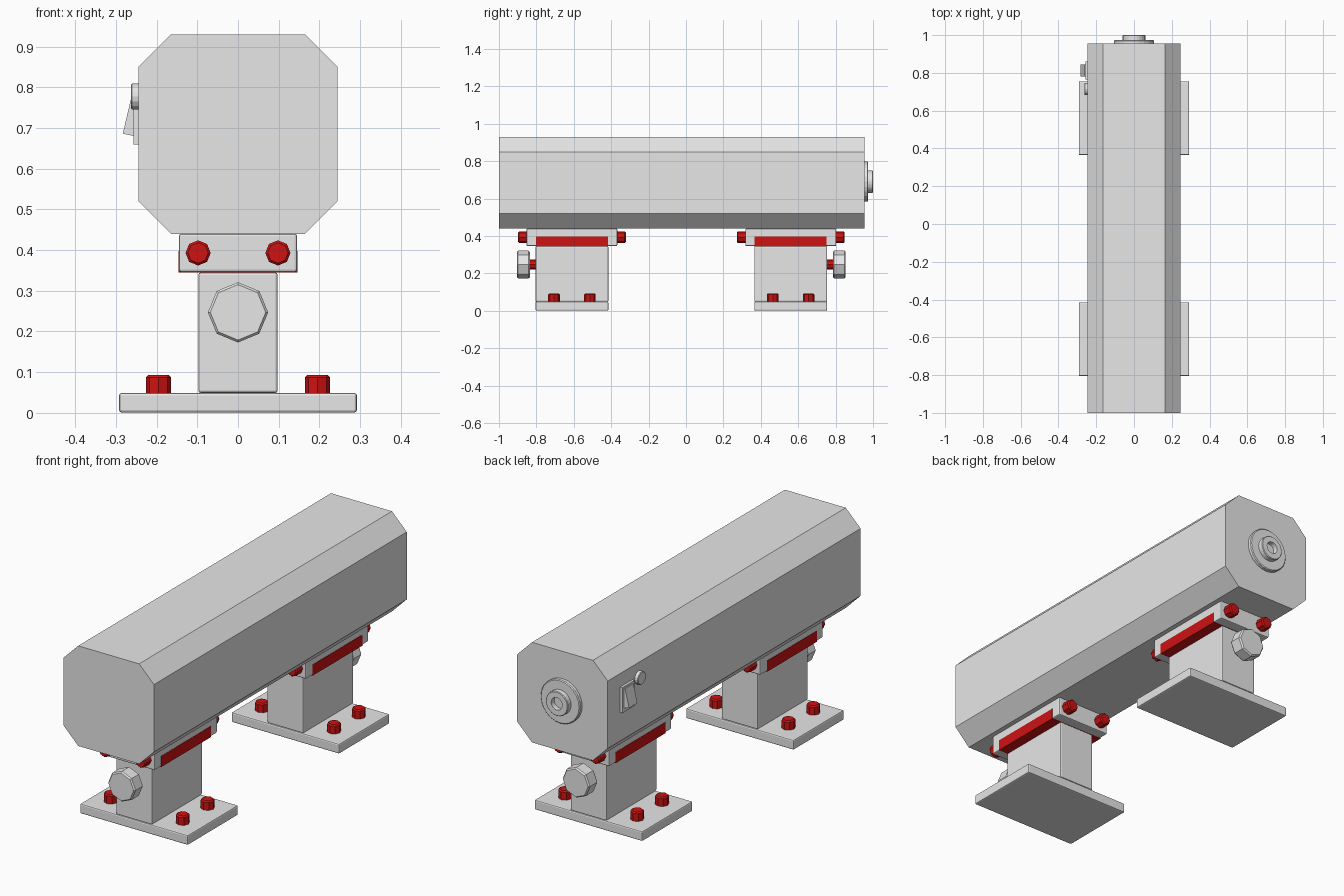
import bpy, bmesh, math
from mathutils import Matrix, Vector

cube = bpy.data.objects.get("Cube")
if cube:
    bpy.data.objects.remove(cube, do_unlink=True)


def material(name, color):
    m = bpy.data.materials.new(name)
    m.use_nodes = True
    m.diffuse_color = color
    m.node_tree.nodes["Principled BSDF"].inputs["Base Color"].default_value = color
    return m


GREY = material("light grey", (0.8, 0.8, 0.8, 1))
RED = material("red", (0.62, 0.006, 0.006, 1))


def finish(bm, name, mat, bevel=0.0):
    bmesh.ops.recalc_face_normals(bm, faces=bm.faces)
    mesh = bpy.data.meshes.new(name)
    bm.to_mesh(mesh)
    bm.free()
    mesh.materials.append(mat)
    obj = bpy.data.objects.new(name, mesh)
    bpy.context.collection.objects.link(obj)
    if bevel:
        mod = obj.modifiers.new("bevel", 'BEVEL')
        mod.width = bevel
        mod.segments = 2
    return obj


def box(name, center, size, mat, bevel=0.0):
    bm = bmesh.new()
    bmesh.ops.create_cube(bm, size=1)
    bmesh.ops.scale(bm, vec=size, verts=bm.verts)
    bmesh.ops.translate(bm, vec=center, verts=bm.verts)
    return finish(bm, name, mat, bevel)


def prism(name, outline, y0, y1, mat):
    """Extrude an (x, z) outline along y."""
    bm = bmesh.new()
    face = bm.faces.new([bm.verts.new((x, y0, z)) for x, z in outline])
    out = bmesh.ops.extrude_face_region(bm, geom=[face])
    verts = [v for v in out["geom"] if isinstance(v, bmesh.types.BMVert)]
    bmesh.ops.translate(bm, vec=(0, y1 - y0, 0), verts=verts)
    return finish(bm, name, mat)


def lathe(name, profile, sides, base, axis, mat):
    """Spin a (radius, height) profile and point it along an axis."""
    bm = bmesh.new()
    verts = [bm.verts.new((r, 0, h)) for r, h in profile]
    edges = [bm.edges.new(pair) for pair in zip(verts, verts[1:])]
    bmesh.ops.spin(bm, geom=verts + edges, cent=(0, 0, 0), axis=(0, 0, 1),
                   angle=math.tau, steps=sides)
    bmesh.ops.remove_doubles(bm, verts=bm.verts, dist=0.0001)
    turn = Vector((0, 0, 1)).rotation_difference(Vector(axis)).to_matrix().to_4x4()
    bmesh.ops.transform(bm, matrix=Matrix.Translation(base) @ turn, verts=bm.verts)
    return finish(bm, name, mat)


def stud(name, radius, height, base, axis, mat, sides=8, soft=0.006):
    profile = [(0, 0), (radius, 0), (radius, height - soft),
               (radius - soft, height), (0, height)]
    return lathe(name, profile, sides, base, axis, mat)


# Main tube: chamfered square section
corners = [(0.165, 0.93), (0.245, 0.85), (0.245, 0.52), (0.165, 0.44)]
outline = corners + [(-x, z) for x, z in reversed(corners)]
prism("main_body", outline, -1.0, 0.955, GREY)

# Rear socket: flange and hollow collar
stud("rear_flange", 0.107, 0.02, (0, 0.954, 0.69), (0, 1, 0), GREY, 24, 0.004)
lathe("rear_collar", [(0.06, 0), (0.06, 0.024), (0.057, 0.027), (0.03, 0.027),
                      (0.03, 0.003), (0, 0.003)],
      24, (0, 0.973, 0.69), (0, 1, 0), GREY)

# Side switch and button
box("switch_plate", (-0.25, 0.812, 0.722), (0.014, 0.095, 0.125), GREY)
prism("switch_rocker", [(-0.255, 0.775), (-0.262, 0.775), (-0.283, 0.686),
                        (-0.255, 0.68)], 0.78, 0.845, GREY)
stud("side_button", 0.032, 0.019, (-0.244, 0.715, 0.777), (-1, 0, 0), GREY, 16, 0.003)

# Two mounts, mirrored along the length
for label, cy, out in (("front", -0.61, -1), ("rear", 0.56, 1)):
    box(label + "_base_plate", (0, cy, 0.025), (0.584, 0.39, 0.048), GREY, 0.006)
    box(label + "_post", (0, cy, 0.197), (0.195, 0.39, 0.296), GREY, 0.006)
    box(label + "_clamp", (0, cy, 0.393), (0.29, 0.486, 0.094), GREY, 0.006)
    box(label + "_grip_pad", (0, cy, 0.371), (0.293, 0.385, 0.053), RED)
    # Clamp bolts at both ends, base bolts at the four corners
    for sx in (-1, 1):
        for sy in (-1, 1):
            stud(label + "_clamp_bolt", 0.031, 0.048,
                 (sx * 0.098, cy + sy * 0.24, 0.393), (0, sy, 0), RED)
            stud(label + "_base_bolt", 0.031, 0.046,
                 (sx * 0.195, cy + sy * 0.096, 0.047), (0, 0, 1), RED)
    # Adjusting knob on a short stem
    stud(label + "_knob_stem", 0.026, 0.05, (0, cy + out * 0.19, 0.247), (0, out, 0), RED)
    lathe(label + "_knob", [(0, 0), (0.068, 0), (0.074, 0.007), (0.074, 0.062),
                            (0.068, 0.069), (0, 0.069)],
          8, (0, cy + out * 0.225, 0.247), (0, out, 0), GREY)
